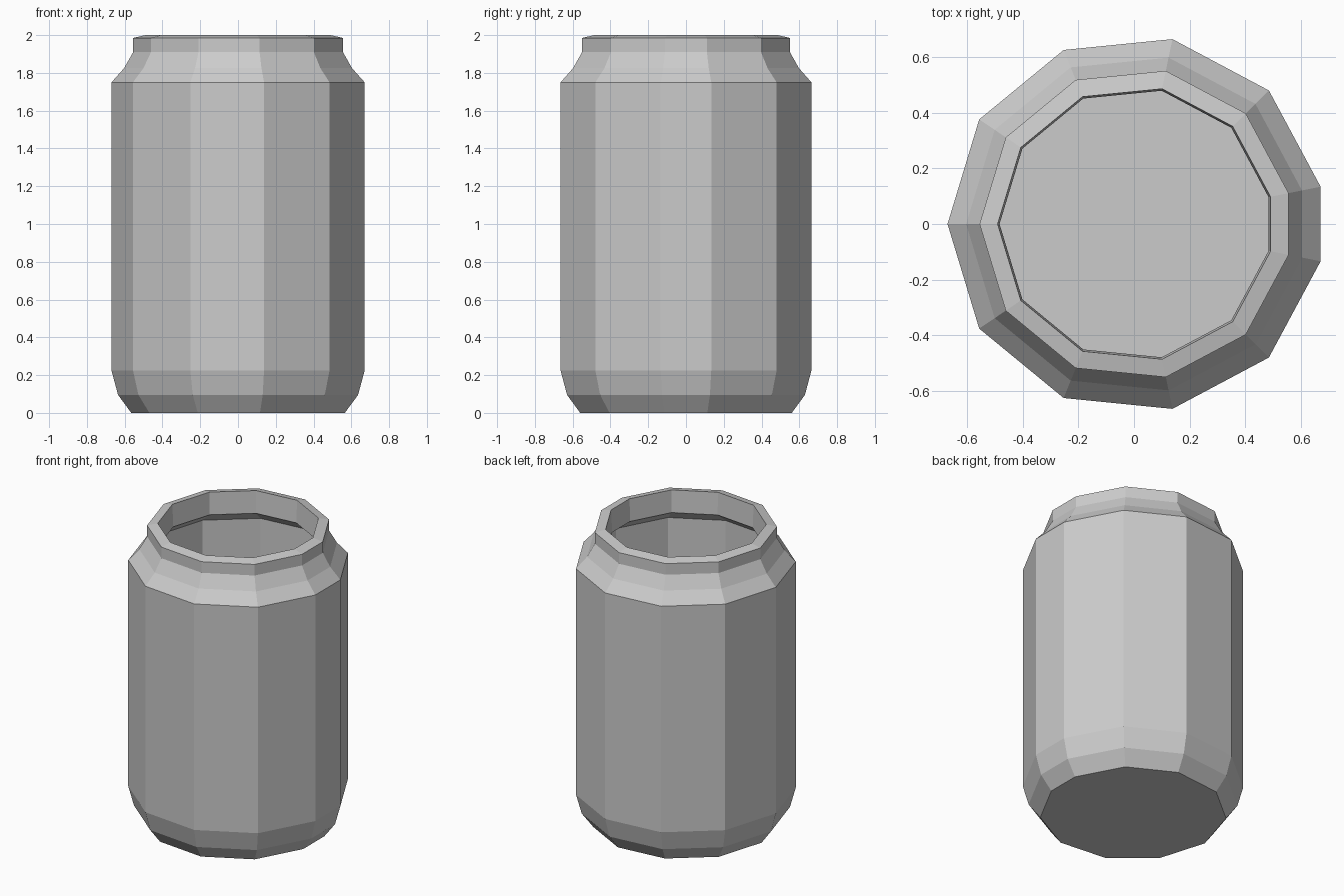
import bpy, bmesh
from math import cos, sin, radians

if "Cube" in bpy.data.objects:
    bpy.data.objects.remove(bpy.data.objects["Cube"])

# Eleven-sided cross-section (slightly uneven: one narrow facet faces +x)
STEP = 33.72
section = []
for k in range(-5, 6):
    a = radians(180 - STEP * k)
    section.append(((0.007 + 0.677 * cos(a)) / 0.67, 0.677 * sin(a) / 0.67))

# Profile (radius, height): outside from base to rim, then down the inside
profile = [
    (0.565, 0.0), (0.635, 0.095), (0.67, 0.225), (0.67, 1.75),
    (0.603, 1.825), (0.555, 1.91), (0.555, 1.985),
    (0.49, 2.0), (0.483, 1.85), (0.605, 1.76),
    (0.605, 0.24), (0.575, 0.13), (0.525, 0.07),
]

# Can body: rings joined by quads, closed with base and inner floor
bm = bmesh.new()
rings = [[bm.verts.new((r * x, r * y, z)) for x, y in section] for r, z in profile]
n = len(section)
for low, high in zip(rings, rings[1:]):
    for i in range(n):
        j = (i + 1) % n
        bm.faces.new((low[i], low[j], high[j], high[i]))
bm.faces.new(rings[0])
bm.faces.new(rings[-1])
bmesh.ops.recalc_face_normals(bm, faces=bm.faces)

mesh = bpy.data.meshes.new("can_body")
bm.to_mesh(mesh)
bm.free()
bpy.context.collection.objects.link(bpy.data.objects.new("can_body", mesh))
